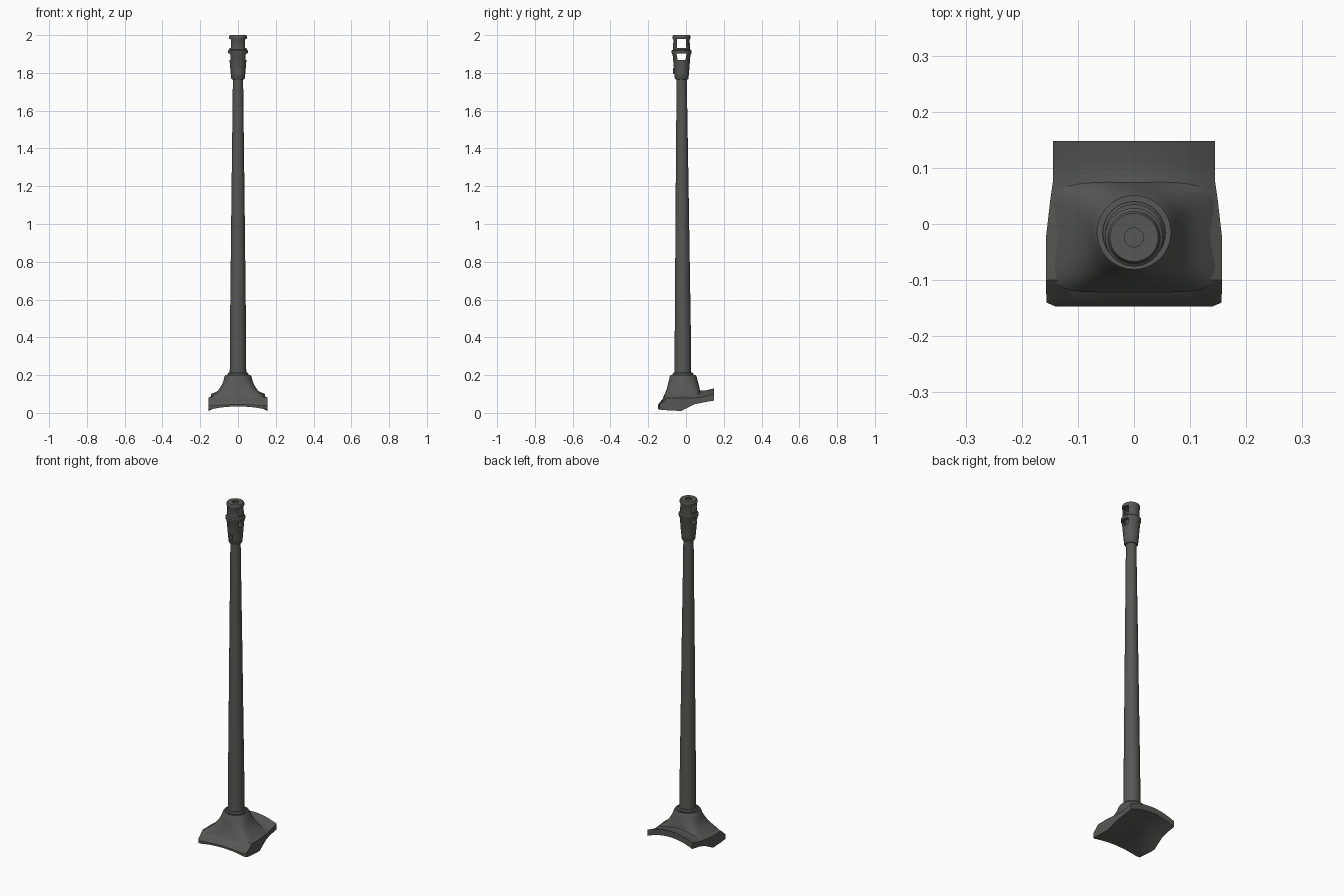
import bpy, bmesh, math

cube = bpy.data.objects.get("Cube")
if cube:
    bpy.data.objects.remove(cube, do_unlink=True)

steel = bpy.data.materials.new("dark_gunmetal")
steel.use_nodes = True
colour = (0.095, 0.095, 0.092, 1)
steel.diffuse_color = colour
steel.node_tree.nodes["Principled BSDF"].inputs["Base Color"].default_value = colour

AXIS_Y = -0.015
TILT = 0.0045


def loft(name, rings, closed=False):
    """Skin a list of equal point rings; cap the ends or join last to first."""
    bm = bmesh.new()
    loops = [[bm.verts.new(p) for p in ring] for ring in rings]
    n = len(loops[0])
    pairs = list(zip(loops, loops[1:]))
    if closed:
        pairs.append((loops[-1], loops[0]))
    else:
        bm.faces.new(loops[0])
        bm.faces.new(loops[-1])
    for a, b in pairs:
        for i in range(n):
            j = (i + 1) % n
            bm.faces.new((a[i], a[j], b[j], b[i]))
    bmesh.ops.recalc_face_normals(bm, faces=bm.faces)
    mesh = bpy.data.meshes.new(name)
    bm.to_mesh(mesh)
    bm.free()
    obj = bpy.data.objects.new(name, mesh)
    bpy.context.collection.objects.link(obj)
    mesh.materials.append(steel)
    return obj


def lathe(name, profile, closed=False, n=32):
    """Spin (radius, height) points about the slightly tilted barrel axis."""
    rings = [[(r * math.cos(2 * math.pi * i / n), r * math.sin(2 * math.pi * i / n), z)
              for i in range(n)] for r, z in profile]
    obj = loft(name, rings, closed)
    obj.location.y = AXIS_Y
    obj.rotation_euler.x = TILT
    return obj


def smooth(obj, angle=35):
    bpy.ops.object.select_all(action='DESELECT')
    obj.select_set(True)
    bpy.context.view_layer.objects.active = obj
    bpy.ops.object.shade_smooth_by_angle(angle=math.radians(angle))


def bar(name, x, y, z0, z1, w0, w1, length):
    """Tapered block running along x."""
    return loft(name, [[(x + sx * length / 2, y + sy * w / 2, z)
                        for sx, sy in ((-1, -1), (1, -1), (1, 1), (-1, 1))]
                       for z, w in ((z0, w0), (z1, w1))])


# Barrel tube
barrel = lathe("barrel", [(0.044, 0.15), (0.043, 0.4), (0.039, 0.75), (0.034, 1.2),
                          (0.029, 1.6), (0.027, 1.79)])

# Muzzle brake: hollow shell with a narrow bore at the tip
muzzle = lathe("muzzle_brake", [
    (0.032, 1.765), (0.036, 1.77), (0.039, 1.80), (0.047, 1.895), (0.052, 1.905),
    (0.052, 1.918), (0.045, 1.924), (0.043, 1.975), (0.047, 1.982), (0.047, 1.994),
    (0.043, 2.0), (0.017, 2.0), (0.017, 1.99), (0.035, 1.985), (0.035, 1.86),
    (0.02, 1.85), (0.02, 1.765)], closed=True)

# Side ports cut straight through the brake
muzzle_y = -0.0235
for z0, z1, w0, w1 in ((1.867, 1.902, 0.040, 0.054), (1.932, 1.979, 0.050, 0.046)):
    cutter = bar("port_cutter", 0, muzzle_y, z0, z1, w0, w1, 0.3)
    cutter.hide_render = True
    mod = muzzle.modifiers.new("port", 'BOOLEAN')
    mod.operation = 'DIFFERENCE'
    mod.solver = 'EXACT'
    mod.object = cutter
    bpy.context.view_layer.objects.active = muzzle
    bpy.ops.object.modifier_apply(modifier=mod.name)
    bpy.data.objects.remove(cutter, do_unlink=True)

# Small locking lug on the front of the brake
lug = bar("locking_lug", 0, -0.061, 1.795, 1.825, 0.014, 0.014, 0.018)

# Collar where the barrel enters the shield
collar = lathe("barrel_collar", [(0.056, 0.17), (0.056, 0.206), (0.051, 0.213), (0.04, 0.213)])

# Arched shield: y, half width, top centre, top edge, bottom centre, bottom edge
stations = [
    (-0.147, 0.140, 0.044, 0.036, 0.034, 0.020),
    (-0.140, 0.156, 0.054, 0.044, 0.036, 0.017),
    (-0.100, 0.157, 0.100, 0.079, 0.045, 0.014),
    (-0.025, 0.157, 0.125, 0.080, 0.052, 0.010),
    (0.045, 0.149, 0.124, 0.080, 0.068, 0.046),
    (0.080, 0.144, 0.118, 0.082, 0.078, 0.053),
    (0.110, 0.144, 0.120, 0.090, 0.088, 0.059),
    (0.148, 0.144, 0.130, 0.100, 0.096, 0.065),
]
steps = [i / 8 - 1 for i in range(17)]
rings = []
for y, w, tc, te, bc, be in stations:
    top = [(u * w, y, tc + (te - tc) * u * u) for u in steps]
    bottom = [(u * w, y, bc + (be - bc) * u * u) for u in reversed(steps)]
    rings.append(top + bottom)
shield = loft("arched_shield", rings)

# Neck flaring from a rounded rectangle to a round collar: z, half width, front, back, squareness
neck_levels = [
    (0.080, 0.148, -0.122, 0.085, 6),
    (0.100, 0.126, -0.112, 0.079, 5),
    (0.120, 0.104, -0.104, 0.074, 4),
    (0.145, 0.087, -0.097, 0.068, 3),
    (0.170, 0.077, -0.091, 0.062, 2.3),
    (0.193, 0.071, -0.086, 0.056, 2),
    (0.201, 0.066, -0.081, 0.051, 2),
]
rings = []
for z, w, front, back, power in neck_levels:
    ring = []
    for i in range(40):
        c, s = math.cos(math.pi * i / 20), math.sin(math.pi * i / 20)
        ring.append((math.copysign(abs(c) ** (2 / power), c) * w,
                     (front + back) / 2 + math.copysign(abs(s) ** (2 / power), s) * (back - front) / 2,
                     z))
    rings.append(ring)
neck = loft("shield_neck", rings)

for part in (barrel, muzzle, collar, shield, neck):
    smooth(part)
